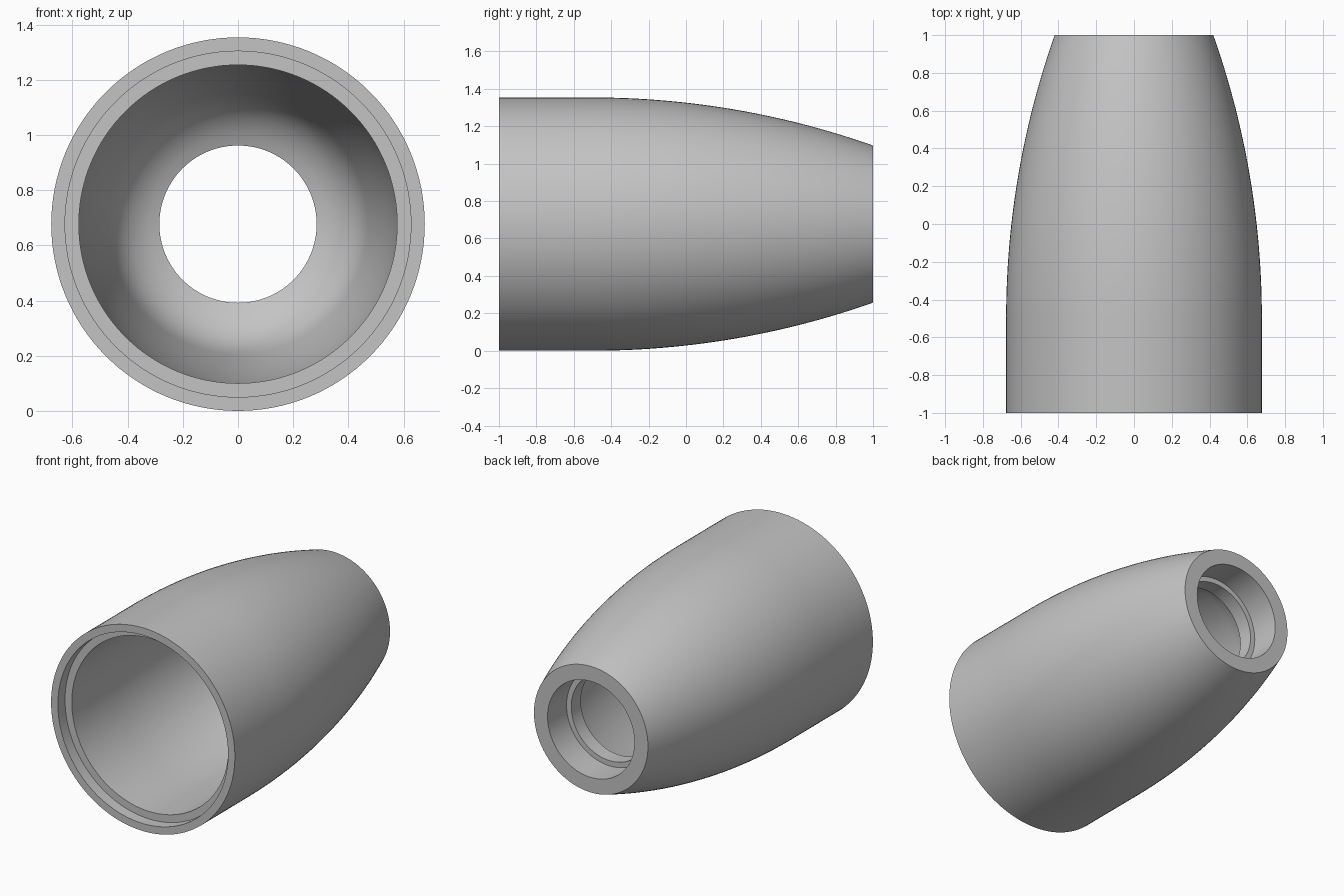
import bpy, bmesh, math

if "Cube" in bpy.data.objects:
    bpy.data.objects.remove(bpy.data.objects["Cube"])

R_MAX = 0.677      # largest radius, also the height of the axis
R_END = 0.42       # outer radius at the narrow end
Y_ARC = -0.5       # where the straight barrel turns into the arc
WALL = 0.10
SEGMENTS = 128
drop = R_MAX - R_END
ARC = ((1 - Y_ARC) ** 2 + drop ** 2) / (2 * drop)


def outer_radius(y):
    t = max(0.0, y - Y_ARC)
    return R_MAX - ARC + math.sqrt(ARC * ARC - t * t)


def lerp_steps(a, b, n):
    return [a + (b - a) * i / n for i in range(n + 1)]


# Closed wall profile as (y, radius)
profile = [(-1, R_MAX)]
profile += [(y, outer_radius(y)) for y in lerp_steps(Y_ARC, 1, 24)]
# Narrow end: counterbore, ledge and throat
profile += [(1, 0.32), (0.8, 0.32), (0.8, 0.285), (0.7, 0.285)]
# Rounded shoulder inside
profile += [(0.685, 0.322), (0.665, 0.356), (0.64, 0.388), (0.61, 0.416), (0.575, 0.438)]
# Cavity wall parallel to the outside
profile += [(y, outer_radius(y) - WALL) for y in lerp_steps(0.53, Y_ARC, 18)]
# Wide end: stepped rim
profile += [(-0.925, 0.577), (-0.925, 0.627), (-1, 0.627)]

# Revolve the profile around the y axis
bm = bmesh.new()
rings = []
for i in range(SEGMENTS):
    a = 2 * math.pi * i / SEGMENTS
    rings.append([bm.verts.new((r * math.cos(a), y, R_MAX + r * math.sin(a))) for y, r in profile])
n = len(profile)
for i in range(SEGMENTS):
    p, q = rings[i], rings[(i + 1) % SEGMENTS]
    for j in range(n):
        k = (j + 1) % n
        bm.faces.new((p[j], p[k], q[k], q[j]))
bmesh.ops.recalc_face_normals(bm, faces=bm.faces)
mesh = bpy.data.meshes.new("tapered_sleeve")
bm.to_mesh(mesh)
bm.free()

sleeve = bpy.data.objects.new("tapered_sleeve", mesh)
bpy.context.collection.objects.link(sleeve)
grey = bpy.data.materials.new("light_grey")
grey.diffuse_color = (0.55, 0.55, 0.55, 1)
grey.use_nodes = True
grey.node_tree.nodes["Principled BSDF"].inputs["Base Color"].default_value = grey.diffuse_color
mesh.materials.append(grey)

# Smooth shading with sharp rims
bpy.context.view_layer.objects.active = sleeve
sleeve.select_set(True)
bpy.ops.object.shade_smooth_by_angle(angle=math.radians(30))
